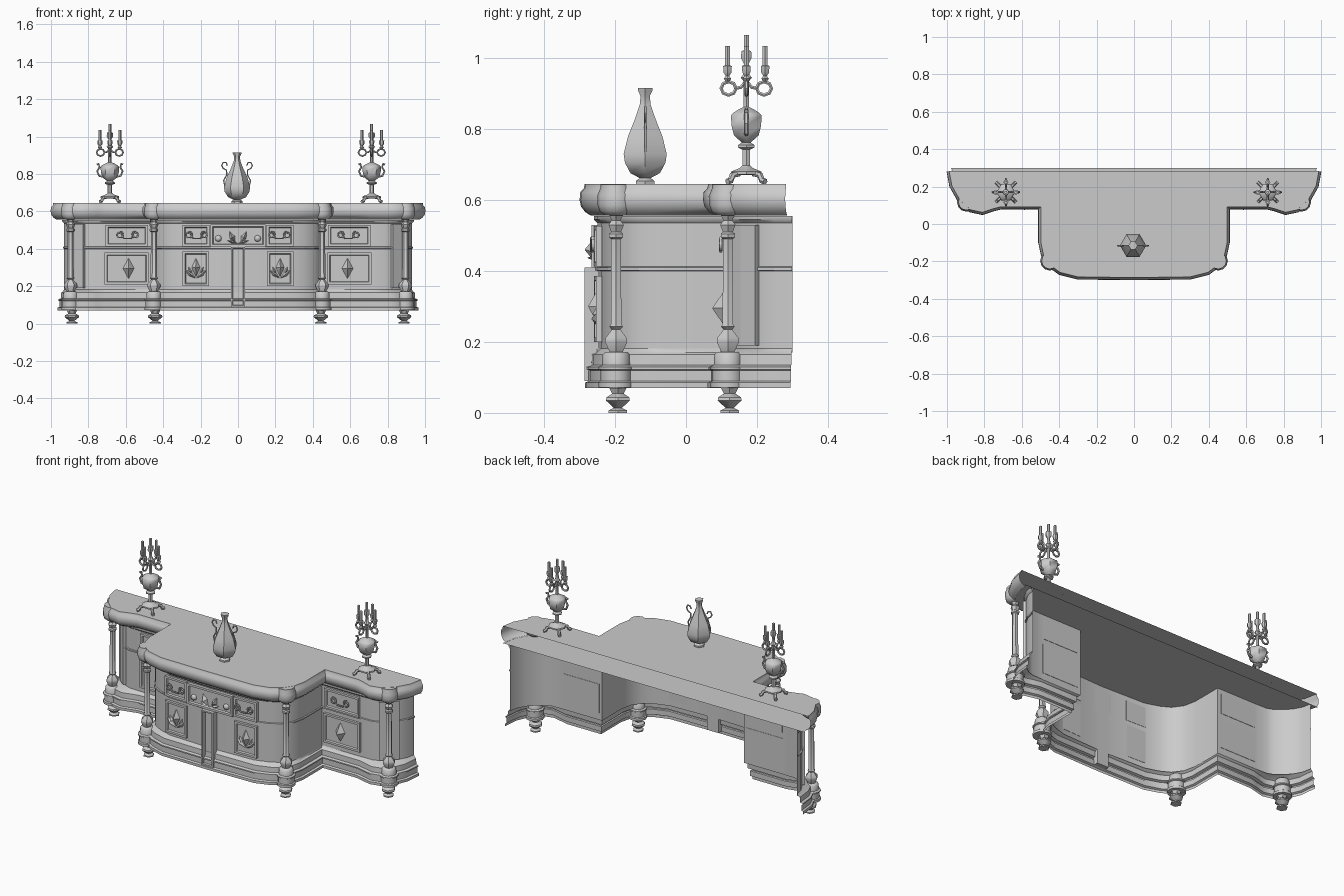
import bpy, bmesh, math
from mathutils import Matrix, Vector

if "Cube" in bpy.data.objects:
    bpy.data.objects.remove(bpy.data.objects["Cube"])

# Half outlines in plan, from right back corner to centre front
TOP = [(1.0, .28), (.985, .2), (.94, .12), (.88, .065), (.81, .05), (.75, .07), (.71, .08),
       (.51, .08), (.51, -.1), (.495, -.17), (.455, -.23), (.4, -.27), (.3, -.295), (0, -.298)]
BASE = [(.965, .295), (.955, .2), (.92, .12), (.87, .075), (.81, .06), (.75, .075), (.71, .085),
        (.49, .085), (.49, -.1), (.475, -.16), (.44, -.215), (.39, -.25), (.3, -.28), (0, -.285)]
WALL = [(.93, .3), (.92, .25), (.895, .205), (.86, .165), (.82, .135), (.785, .122), (.71, .12),
        (.46, .12), (.46, -.06), (.445, -.13), (.405, -.185), (.35, -.215), (.27, -.24), (0, -.25)]


def full(half):
    return half + [(-x, y) for x, y in reversed(half[:-1])]


def offset(path, d):
    out = []
    for i, p in enumerate(path):
        ns = []
        for a, b in ((i - 1, i), (i, i + 1)):
            if a >= 0 and b < len(path):
                t = (Vector(path[b]) - Vector(path[a])).normalized()
                ns.append(Vector((-t.y, t.x)))
        n = sum(ns, Vector((0, 0))).normalized()
        q = Vector(p) + n * d / n.dot(ns[0])
        out.append((q.x, q.y))
    return out


def loft(name, rings, closed=False, caps=False, cap_first=False, matrix=None):
    bm = bmesh.new()
    vs = [[bm.verts.new(p) for p in r] for r in rings]
    n = len(rings[0])
    for a, b in zip(vs, vs[1:]):
        for i in range(n if closed else n - 1):
            j = (i + 1) % n
            bm.faces.new((a[i], a[j], b[j], b[i]))
    if caps:
        bm.faces.new(vs[-1])
    if caps or cap_first:
        bm.faces.new(vs[0])
    bmesh.ops.recalc_face_normals(bm, faces=bm.faces)
    me = bpy.data.meshes.new(name)
    bm.to_mesh(me)
    bm.free()
    ob = bpy.data.objects.new(name, me)
    bpy.context.collection.objects.link(ob)
    if matrix:
        ob.matrix_world = matrix
    return ob


def sweep(name, path, prof, **kw):
    return loft(name, [[(x, y, z) for x, y in offset(path, d)] for d, z in prof], **kw)


def turned(name, prof, x, y, n=6):
    ang = [2 * math.pi * i / n for i in range(n)]
    return loft(name, [[(x + r * math.cos(a), y + r * math.sin(a), z) for a in ang]
                       for r, z in prof], closed=True, caps=True)


def tube(name, pts, r, matrix=Matrix()):
    cu = bpy.data.curves.new(name, 'CURVE')
    cu.dimensions = '3D'
    cu.bevel_depth, cu.bevel_resolution, cu.use_fill_caps = r, 1, True
    sp = cu.splines.new('POLY')
    sp.points.add(len(pts) - 1)
    for p, c in zip(sp.points, pts):
        p.co = (*c, 1)
    ob = bpy.data.objects.new(name, cu)
    bpy.context.collection.objects.link(ob)
    ob.matrix_world = matrix
    bpy.ops.object.select_all(action='DESELECT')
    ob.select_set(True)
    bpy.context.view_layer.objects.active = ob
    bpy.ops.object.convert(target='MESH')


def panel(name, m, w, h, t=.014, rim=.012):
    # framed panel in local x/z, facing -y
    rings = []
    for ins, d in ((0, -.002), (0, t), (rim, t), (rim + .004, t * .4)):
        a, b = w / 2 - ins, h / 2 - ins
        rings.append([(-a, -d, -b), (a, -d, -b), (a, -d, b), (-a, -d, b)])
    loft(name, rings, closed=True, caps=True, matrix=m)


def gem(name, m, w, h, d, tilt=0):
    a, b = w / 2, h / 2
    base = [(-a, 0, 0), (0, 0, -b), (a, 0, 0), (0, 0, b)]
    tip = [(x * .04, -d, z * .04) for x, y, z in base]
    loft(name, [base, tip], closed=True, caps=True, matrix=m @ Matrix.Rotation(tilt, 4, 'Y'))


def scroll_handle(m):
    half = []
    for i in range(10):
        a = math.radians(90 - 40 * i)
        r = .012 + .0008 * i
        half.append((.042 + r * math.cos(a), -.022, r * math.sin(a)))
    half.append((.02, -.022, -.02))
    pts = half + [(-x, y, z) for x, y, z in reversed(half)]
    tube("drawer_handle", pts, .0045, m)


# Carcass shell: top, underside board, walls, base
top, base, wall = full(TOP), full(BASE), full(WALL)
sweep("table_top", top, [(-.012, .645), (-.01, .633), (0, .622), (.002, .6), (-.002, .582),
                         (-.014, .566), (-.03, .556)], cap_first=True)
under = [(.98, .3)] + offset(top, -.03) + [(-.98, .3)]
me = bpy.data.meshes.new("top_underside")
me.from_pydata([(x, y, .555) for x, y in under], [], [list(range(len(under)))])
bpy.context.collection.objects.link(bpy.data.objects.new("top_underside", me))
sweep("cabinet_wall", wall, [(0, .555), (0, .17)])
sweep("drawer_rail", wall, [(0, .4), (.006, .402), (.006, .41), (0, .412)])
sweep("wall_cornice", wall, [(0, .535), (.01, .545), (.01, .555)])
prof = [(0, .07), (0, .085), (-.01, .09), (-.01, .12), (-.004, .123), (-.004, .13),
        (-.018, .135), (-.02, .165), (-.028, .17)]
rings = [[(x, y, z) for x, y in offset(base, d)] for d, z in prof]
rings.append([(x, y, .182) for x, y in wall])
loft("base_moulding", rings)

COLUMN = [(.018, .165), (.036, .2), (.034, .212), (.014, .235), (.022, .243), (.017, .25),
          (.016, .49), (.023, .495), (.023, .505), (.016, .51), (.025, .53), (.014, .543), (.022, .556)]
FOOT = [(.03, 0), (.03, .007), (.013, .014), (.039, .035), (.037, .044), (.019, .054), (.028, .07)]
PLINTH = [(.05, .072), (.05, .086), (.044, .09), (.044, .12), (.05, .123), (.05, .13),
          (.04, .135), (.038, .165), (.03, .172)]
CAPITAL = [(.03, .556), (.046, .568), (.052, .585), (.052, .615), (.044, .635), (.044, .644)]

for s in (1, -1):
    # Columns with feet and plinths
    for x, y in ((.895, .118), (.45, -.197)):
        turned("column", COLUMN, s * x, y)
        turned("foot", FOOT, s * (x - .007), y + .005)
        turned("column_plinth", PLINTH, s * x, y, 12)
        turned("column_capital_block", CAPITAL, s * x, y, 12)

    # Curved end panels
    strip = [(s * x, y) for x, y in offset(WALL, .008)[2:5]]
    ob = loft("end_panel", [[(x, y, z) for x, y in strip] for z in (.19, .53)])
    ob.modifiers.new("thickness", 'SOLIDIFY').thickness = .016
    ob.modifiers["thickness"].offset = 0

    # Wing drawer and door
    def at(x, y, z, turn=0):
        return Matrix.Translation((s * x, y, z)) @ Matrix.Rotation(s * turn, 4, 'Z')
    panel("wing_drawer", at(.595, .12, .47), .225, .115)
    panel("wing_door", at(.595, .12, .295), .235, .17)
    scroll_handle(at(.59, .12, .475))
    gem("wing_door_gem", at(.585, .112, .295), .06, .11, .037)

    # Centre side drawer and door with leaf ornament
    panel("bow_drawer", at(.225, -.242, .47, .04), .145, .115)
    panel("bow_door", at(.225, -.242, .293, .04), .14, .185)
    scroll_handle(at(.22, -.242, .475, .04))
    gem("bow_door_gem", at(.225, -.248, .3, .04), .045, .1, .027)
    for t in (-1, 1):
        gem("bow_door_leaf", at(.225 + t * .03, -.248, .265, .04), .025, .075, .018, s * t * .9)
        gem("bow_door_side_leaf", at(.225 + t * .03, -.248, .28, .04), .018, .055, .014, s * t * .4)

    # Centre drawer ornament
    gem("centre_drawer_leaf", at(.03, -.258, .46), .03, .075, .027, s * .45)
    gem("centre_drawer_low_leaf", at(.03, -.258, .437), .018, .06, .02, s * 1.3)
    rosette = turned("rosette", [(.018, 0), (.016, .008), (.006, .014)], 0, 0, 8)
    rosette.matrix_world = at(.105, -.256, .455) @ Matrix.Rotation(math.pi / 2, 4, 'X')

panel("centre_drawer", Matrix.Translation((0, -.25, .47)), .295, .12, .016)
panel("centre_pilaster", Matrix.Translation((0, -.25, .25)), .075, .32, .036, .008)

# Vase
turned("vase", [(.03, .645), (.03, .654), (.018, .662), (.048, .676), (.066, .705), (.07, .73),
                (.056, .78), (.033, .83), (.018, .868), (.015, .893), (.023, .908), (.024, .916)],
       -.005, -.115)
for s in (1, -1):
    tube("vase_handle", [(s * x, 0, z) for x, z in
         ((.064, .73), (.072, .765), (.055, .795), (.056, .82), (.074, .83), (.082, .845),
          (.074, .862), (.058, .86), (.052, .845))], .004, Matrix.Translation((-.005, -.115, 0)))

# Candelabra
STEM = [(.03, .67), (.05, .672), (.05, .68), (.022, .69), (.012, .698), (.012, .742), (.027, .748),
        (.027, .755), (.014, .762), (.04, .782), (.048, .81), (.05, .838), (.042, .846), (.024, .856),
        (.009, .862), (.009, .935), (.018, .945), (.01, .955), (.008, .985), (.017, 1.0),
        (.016, 1.02), (.008, 1.022), (.008, 1.066)]
CANDLE = [(.004, .932), (.012, .942), (.006, .95), (.013, .96), (.014, .978), (.008, .98), (.008, 1.035)]
for cx in (-.685, .715):
    cy = .17
    turned("candelabrum_stem", STEM, cx, cy)
    for k in range(4):
        a = k * math.pi / 2
        m = Matrix.Translation((cx, cy, 0)) @ Matrix.Rotation(a, 4, 'Z')
        ring = [(.05 + .021 * math.cos(t), 0, .915 + .019 * math.sin(t))
                for t in [math.radians(180 + 45 * i) for i in range(9)]]
        tube("candle_arm", [(.005, 0, .93), (.015, 0, .918)] + ring, .0055, m)
        turned("candle", CANDLE, cx + .053 * math.cos(a), cy + .053 * math.sin(a))
        d = Matrix.Translation((cx, cy, 0)) @ Matrix.Rotation(a + math.pi / 4, 4, 'Z')
        tube("candelabrum_leg", [(.03, 0, .675), (.055, 0, .67), (.063, 0, .655), (.075, 0, .652)], .009, d)
    for s in (1, -1):
        tube("urn_handle", [(cx + s * x, cy, z) for x, z in
             ((.035, .785), (.058, .79), (.068, .815), (.056, .835), (.06, .855), (.07, .85))], .006)

# Smooth the rounded faces, keep edges sharp
bpy.ops.object.select_all(action='DESELECT')
for ob in bpy.context.scene.objects:
    flat = any(w in ob.name for w in ("gem", "leaf", "panel", "drawer", "door", "pilaster", "underside"))
    if ob.type == 'MESH' and not flat:
        ob.select_set(True)
        bpy.context.view_layer.objects.active = ob
bpy.ops.object.shade_smooth_by_angle(angle=math.radians(45))
